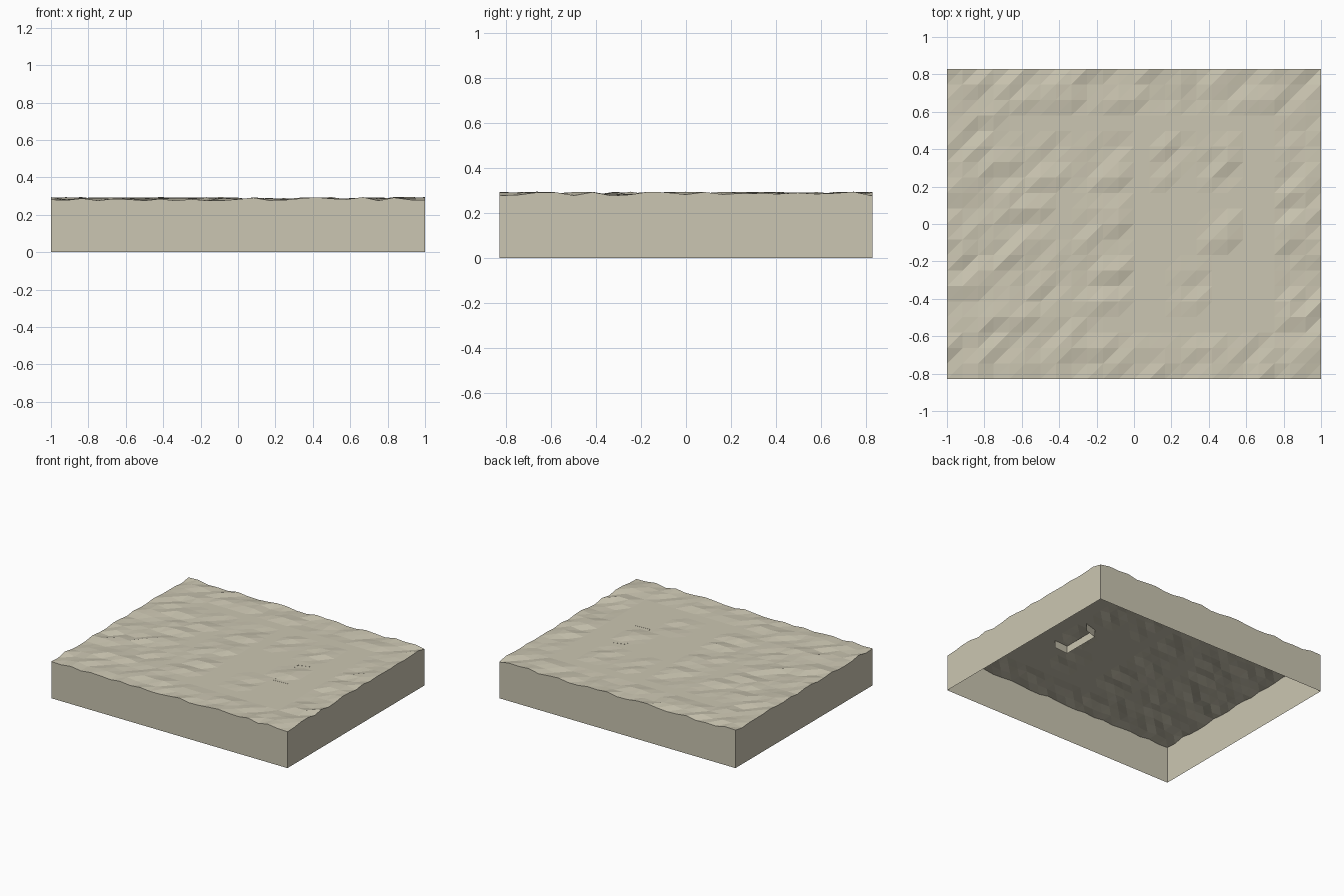
import bpy, bmesh, random

if "Cube" in bpy.data.objects:
    bpy.data.objects.remove(bpy.data.objects["Cube"])

random.seed(7)
HX, HY, TOP = 1.0, 0.83, 0.282
NX, NY = 24, 20

mat = bpy.data.materials.new("pale sand")
mat.diffuse_color = (0.60, 0.565, 0.445, 1)
mat.use_nodes = True
mat.node_tree.nodes["Principled BSDF"].inputs["Base Color"].default_value = mat.diffuse_color


def make_object(name, bm):
    mesh = bpy.data.meshes.new(name)
    bm.to_mesh(mesh)
    bm.free()
    mesh.materials.append(mat)
    ob = bpy.data.objects.new(name, mesh)
    bpy.context.collection.objects.link(ob)
    return ob


# Small mounds in the flat middle: centre x, centre y, half width
MOUNDS = [(-.46, .34, .09), (-.17, .34, .11), (.22, .34, .1), (.46, .34, .1),
          (-.5, 0, .08), (-.17, 0, .1), (.47, -.04, .09),
          (-.5, -.33, .07), (-.17, -.33, .09), (.3, -.33, .1)]


def height(x, y):
    rough = abs(x) > .8 or abs(y) > .63 or (x + .5) < (y - .83) * -.4 - .3
    for cx, cy, w in MOUNDS:
        if abs(x - cx) < w and abs(y - cy) < .1:
            rough = True
    return TOP + (random.uniform(-.007, .013) if rough else 0)


# Uneven sand sheet on a grid, each cell cut along the same diagonal
bm = bmesh.new()
rows = []
for j in range(NY + 1):
    y = -HY + 2 * HY * j / NY
    row = []
    for i in range(NX + 1):
        x = -HX + 2 * HX * i / NX
        row.append(bm.verts.new((x, y, height(x, y))))
    rows.append(row)
for j in range(NY):
    for i in range(NX):
        a, b = rows[j][i], rows[j][i + 1]
        c, d = rows[j + 1][i + 1], rows[j + 1][i]
        bm.faces.new((a, b, c))
        bm.faces.new((a, c, d))

# Thin side walls dropped from the sheet's border, open underneath
border = (rows[0][:-1] + [r[-1] for r in rows[:-1]]
          + rows[-1][:0:-1] + [r[0] for r in rows[:0:-1]])
feet = [bm.verts.new((v.co.x, v.co.y, 0)) for v in border]
n = len(border)
for k in range(n):
    m = (k + 1) % n
    bm.faces.new((border[k], feet[k], feet[m], border[m]))
bmesh.ops.recalc_face_normals(bm, faces=bm.faces[:])
if max(bm.faces, key=lambda f: f.calc_center_median().z).normal.z < 0:
    bmesh.ops.reverse_faces(bm, faces=bm.faces[:])
make_object("sand_block", bm)

# Small skirt hanging from the underside
bm = bmesh.new()
path = [(.56, -.19), (.44, -.2), (.44, .1), (.54, .13)]
hi = [bm.verts.new((x, y, .283)) for x, y in path]
lo = [bm.verts.new((x, y, .225)) for x, y in path]
for k in range(3):
    bm.faces.new((hi[k], hi[k + 1], lo[k + 1], lo[k]))
make_object("underside_skirt", bm)
